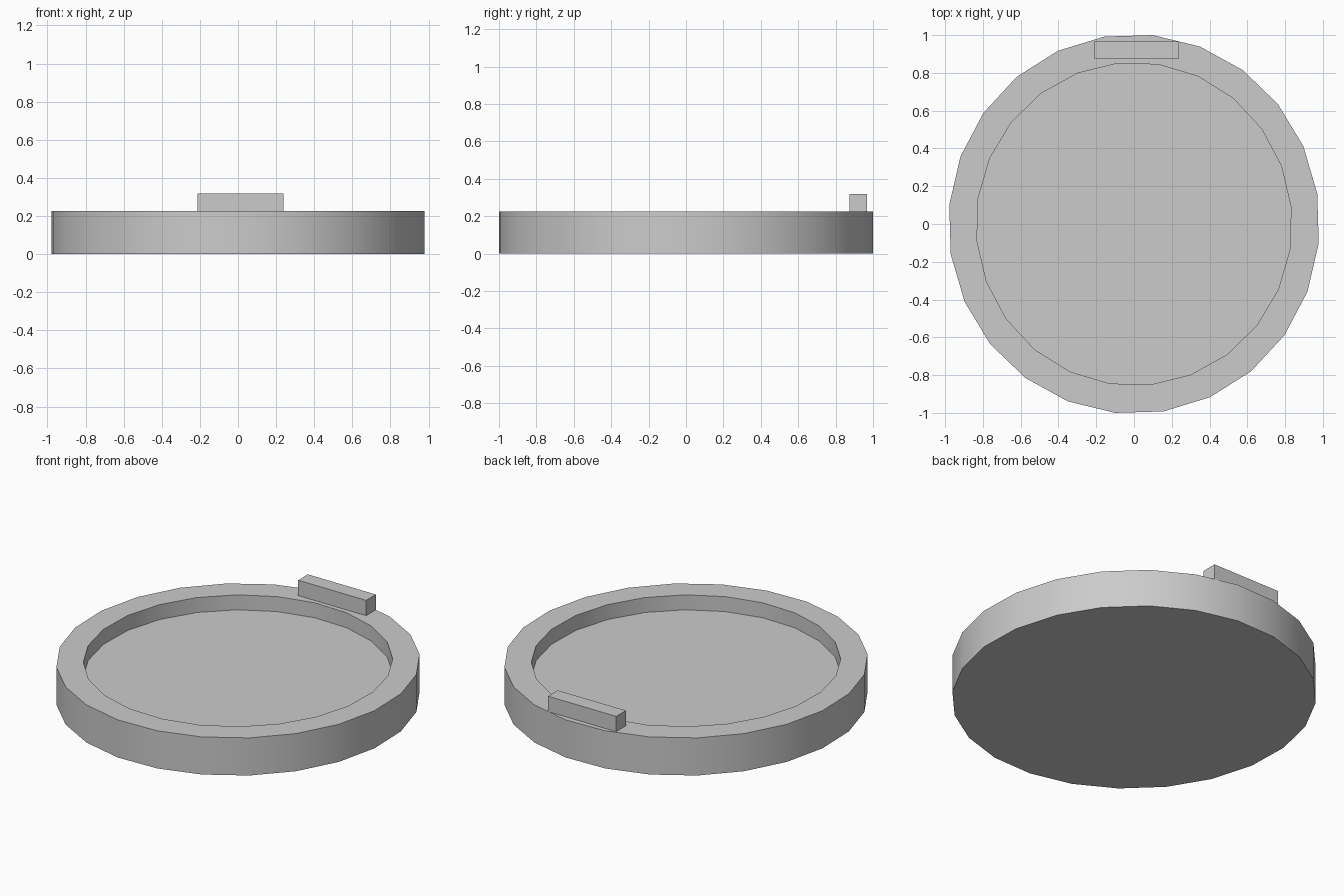
import bpy, bmesh
from math import cos, sin, radians

if "Cube" in bpy.data.objects:
    bpy.data.objects.remove(bpy.data.objects["Cube"])

SIDES = 24
HEIGHT, FLOOR = 0.226, 0.136


def ring(bm, a, b, phase, z):
    """One slightly oval 24-sided loop of vertices."""
    angles = [radians(phase + 360 * i / SIDES) for i in range(SIDES)]
    return [bm.verts.new((a * cos(t), b * sin(t), z)) for t in angles]


def bridge(bm, lower, upper):
    for i in range(SIDES):
        j = (i + 1) % SIDES
        bm.faces.new((lower[i], lower[j], upper[j], upper[i]))


def finish(bm, name):
    bmesh.ops.recalc_face_normals(bm, faces=bm.faces[:])
    mesh = bpy.data.meshes.new(name)
    bm.to_mesh(mesh)
    bm.free()
    obj = bpy.data.objects.new(name, mesh)
    bpy.context.collection.objects.link(obj)
    return obj


# Shallow round tray: underside, outer wall, rim, inner wall, recessed floor
bm = bmesh.new()
outer, inner = (0.983, 1.005, 9.2), (0.836, 0.855, 6.0)
loops = [ring(bm, *outer, 0), ring(bm, *outer, HEIGHT),
         ring(bm, *inner, HEIGHT), ring(bm, *inner, FLOOR)]
for lower, upper in zip(loops, loops[1:]):
    bridge(bm, lower, upper)
bm.faces.new(loops[0])
bm.faces.new(loops[-1])
tray = finish(bm, "round_tray")

# Smooth walls with sharp rims
bpy.context.view_layer.objects.active = tray
tray.select_set(True)
bpy.ops.object.shade_smooth_by_angle(angle=radians(30))

# Small block standing on the back of the rim
bm = bmesh.new()
bmesh.ops.create_cube(bm, size=1)
block = finish(bm, "rim_block")
block.scale = (0.452, 0.092, 0.092)
block.location = (0.013, 0.921, HEIGHT + 0.046)
